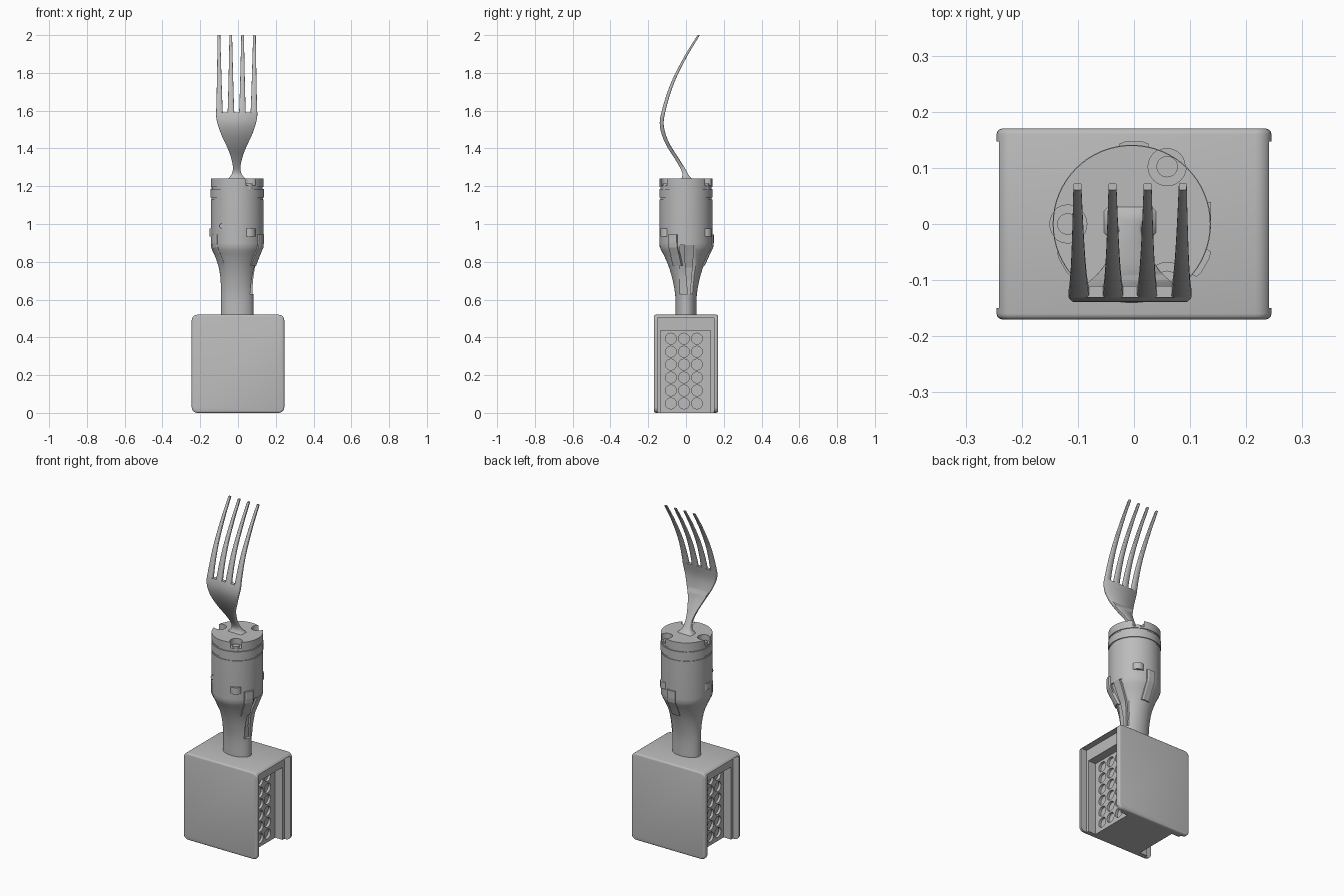
import bpy, bmesh
from math import cos, sin, pi, radians
from mathutils import Vector, Matrix

if "Cube" in bpy.data.objects:
    bpy.data.objects.remove(bpy.data.objects["Cube"])

grey = bpy.data.materials.new("plain grey")
grey.use_nodes = True
grey.diffuse_color = (0.5, 0.5, 0.5, 1)
grey.node_tree.nodes["Principled BSDF"].inputs["Base Color"].default_value = (0.5, 0.5, 0.5, 1)


def finish(name, bm):
    bmesh.ops.recalc_face_normals(bm, faces=bm.faces)
    mesh = bpy.data.meshes.new(name)
    bm.to_mesh(mesh)
    bm.free()
    mesh.materials.append(grey)
    ob = bpy.data.objects.new(name, mesh)
    bpy.context.collection.objects.link(ob)
    return ob


def activate(ob):
    bpy.ops.object.select_all(action='DESELECT')
    ob.select_set(True)
    bpy.context.view_layer.objects.active = ob


def smooth(ob, angle=35):
    activate(ob)
    bpy.ops.object.shade_smooth_by_angle(angle=radians(angle))


def cut(ob, cutter):
    cutter.hide_render = True
    mod = ob.modifiers.new("cut", 'BOOLEAN')
    mod.operation = 'DIFFERENCE'
    mod.solver = 'EXACT'
    mod.object = cutter
    activate(ob)
    bpy.ops.object.modifier_apply(modifier=mod.name)
    bpy.data.objects.remove(cutter)


def add_box(bm, lo, hi):
    lo, hi = Vector(lo), Vector(hi)
    size = Matrix.Diagonal((*(hi - lo), 1))
    return bmesh.ops.create_cube(bm, size=1, matrix=Matrix.Translation((lo + hi) / 2) @ size)


def add_cylinder(bm, centre, radius, depth, axis='Z', sides=24):
    turn = {'X': Matrix.Rotation(pi / 2, 4, 'Y'), 'Y': Matrix.Rotation(pi / 2, 4, 'X'),
            'Z': Matrix.Identity(4)}[axis]
    bmesh.ops.create_cone(bm, cap_ends=True, segments=sides, radius1=radius, radius2=radius,
                          depth=depth, matrix=Matrix.Translation(centre) @ turn)


def loft(name, rings):
    bm = bmesh.new()
    loops = [[bm.verts.new(p) for p in ring] for ring in rings]
    n = len(loops[0])
    for a, b in zip(loops, loops[1:]):
        for i in range(n):
            bm.faces.new((a[i], a[(i + 1) % n], b[(i + 1) % n], b[i]))
    bm.faces.new(loops[0])
    bm.faces.new(loops[-1])
    return finish(name, bm)


def curve_at(points, z):
    """Smooth value at height z through (z, value) pairs."""
    last = len(points) - 1
    i = max(k for k in range(last) if points[k][0] <= z + 1e-6)

    def slope(k):
        a, b = points[max(k - 1, 0)], points[min(k + 1, last)]
        return (b[1] - a[1]) / (b[0] - a[0])
    (z0, v0), (z1, v1) = points[i], points[i + 1]
    h = z1 - z0
    t = (z - z0) / h
    return ((2*t**3 - 3*t*t + 1) * v0 + (t**3 - 2*t*t + t) * h * slope(i)
            + (3*t*t - 2*t**3) * v1 + (t**3 - t*t) * h * slope(i + 1))


def ring_points(angles, radius, z):
    return [(radius * cos(radians(a)), radius * sin(radians(a)), z) for a in angles]


# Block with rounded corners and soft outer edges
bm = bmesh.new()
add_box(bm, (-.245, -.17, 0), (.245, .17, .52))
corners = [e for e in bm.edges if abs(e.verts[0].co.y - e.verts[1].co.y) > .1]
bmesh.ops.bevel(bm, geom=corners, offset=.03, segments=5, profile=.5, affect='EDGES')
rims = [e for e in bm.edges if abs(e.verts[0].co.y - e.verts[1].co.y) < .01]
bmesh.ops.bevel(bm, geom=rims, offset=.01, segments=3, profile=.5, affect='EDGES')
block = finish("block", bm)

# Stepped recesses at both ends, open at the bottom
for inner, y0, y1, top in [(.205, -.15, .147, .505), (.155, -.135, .13, .435)]:
    bm = bmesh.new()
    for s in (-1, 1):
        xs = sorted((s * inner, s * .4))
        add_box(bm, (xs[0], y0, -.1), (xs[1], y1, top))
    cut(block, finish("recess_cutter", bm))

# Grid of round dimples in each end panel
bm = bmesh.new()
for s in (-1, 1):
    for col in range(3):
        for row in range(6):
            add_cylinder(bm, (s * .155, -.08 + col * .069, .05 + row * .0686), .029, .03, 'X', 20)
cut(block, finish("dimple_cutter", bm))
smooth(block)

# Stem flaring from an oval into the round collar
flare_x = [(.5, .086), (.62, .086), (.7, .088), (.77, .098), (.83, .118), (.875, .138), (.9, .14)]
flare_y = [(.5, .055), (.62, .057), (.7, .07), (.77, .09), (.83, .115), (.875, .138), (.9, .14)]
levels = [(.5 + k * .02, None) for k in range(20)] + [
    (.9, .14), (1.13, .14), (1.13, .136), (1.14, .136), (1.14, .141), (1.185, .141),
    (1.185, .135), (1.195, .135), (1.195, .14), (1.24, .14)]
rings = []
for z, r in levels:
    rx = r or curve_at(flare_x, z)
    ry = r or curve_at(flare_y, z)
    rings.append([(rx * cos(i * pi / 32) - .004, ry * sin(i * pi / 32), z) for i in range(64)])
collar = loft("collar_and_stem", rings)

# Screw pockets in the rim of the collar
bm = bmesh.new()
for a in (60, 180, 300):
    x, y, z = ring_points([a], .118, 1.235)[0]
    add_cylinder(bm, (x, y, z), .034, .06)
cut(collar, finish("pocket_cutter", bm))

# Groove on the left of the stem
groove = [(.63, .064), (.7, .067), (.77, .077), (.83, .1), (.89, .125)]
cut(collar, loft("groove_cutter", [
    [(x, -.035, z), (.2, -.035, z), (.2, .05, z), (x, .05, z)] for z, x in groove]))
smooth(collar)

# Tapered lever lying in the groove
loft("lever", [[(x - .02, .015 - w, z), (x + .012, .015 - w, z),
                (x + .012, .015 + w, z), (x - .02, .015 + w, z)]
               for (z, x), w in zip(groove, (.008, .014, .02, .024, .024))])

# Screws and the bosses below them
for a in (60, 180, 300):
    x, y, _ = ring_points([a], .118, 0)[0]
    bm = bmesh.new()
    add_cylinder(bm, (x, y, 1.2), .019, .03)
    smooth(finish("screw", bm))
    bm = bmesh.new()
    add_cylinder(bm, (x, y, .955), .033, .04)
    smooth(finish("screw_boss", bm))

# Three clips running down the flare
for a in (90, 210, 330):
    rings = []
    for z, r in [(.78, .1), (.83, .122), (.875, .144), (.9, .147), (.945, .147)]:
        turn = Matrix.Rotation(radians(a), 3, 'Z')
        rings.append([turn @ Vector(p) for p in [
            (r - .04, -.026, z), (r - .004, -.026, z), (r, -.016, z),
            (r, .016, z), (r - .004, .026, z), (r - .04, .026, z)]])
    loft("clip", rings)

# Small button on the front
bm = bmesh.new()
add_cylinder(bm, (-.085, -.112, .99), .013, .014, 'Y', 16)
smooth(finish("button", bm))

# Fork: one bent path shared by blade and prongs
bend = [(1.235, .005), (1.28, -.01), (1.34, -.045), (1.43, -.1), (1.52, -.128), (1.6, -.118),
        (1.75, -.07), (1.89, 0), (2, .067)]
half_width = [(1.235, .052), (1.26, .028), (1.3, .02), (1.355, .031), (1.41, .052),
              (1.47, .08), (1.53, .101), (1.57, .109), (1.59, .109)]
thickness = [(1.235, .03), (1.26, .016), (1.3, .012), (1.4, .011), (1.6, .01), (2, .006)]
FORK_X = -.007


def fork_ring(z, x0, x1):
    y, t = curve_at(bend, z), curve_at(thickness, z)
    b = min(t, x1 - x0) * .3
    return [(x0, y - t + b, z), (x0 + b, y - t, z), (x1 - b, y - t, z), (x1, y - t + b, z),
            (x1, y + t - b, z), (x1 - b, y + t, z), (x0 + b, y + t, z), (x0, y + t - b, z)]


rings = []
for k in range(29):
    z = 1.235 + .355 * k / 28
    w = curve_at(half_width, z)
    rings.append(fork_ring(z, FORK_X - w, FORK_X + w))
smooth(loft("fork_blade", rings), 50)

for k in (-1.5, -.5, .5, 1.5):
    rings = []
    for i in range(25):
        t = i / 24
        c = FORK_X + k * (.0608 + .0018 * t)
        w = .0178 - .0108 * t ** .8
        rings.append(fork_ring(1.59 + .41 * t, c - w, c + w))
    smooth(loft("fork_prong", rings), 50)
